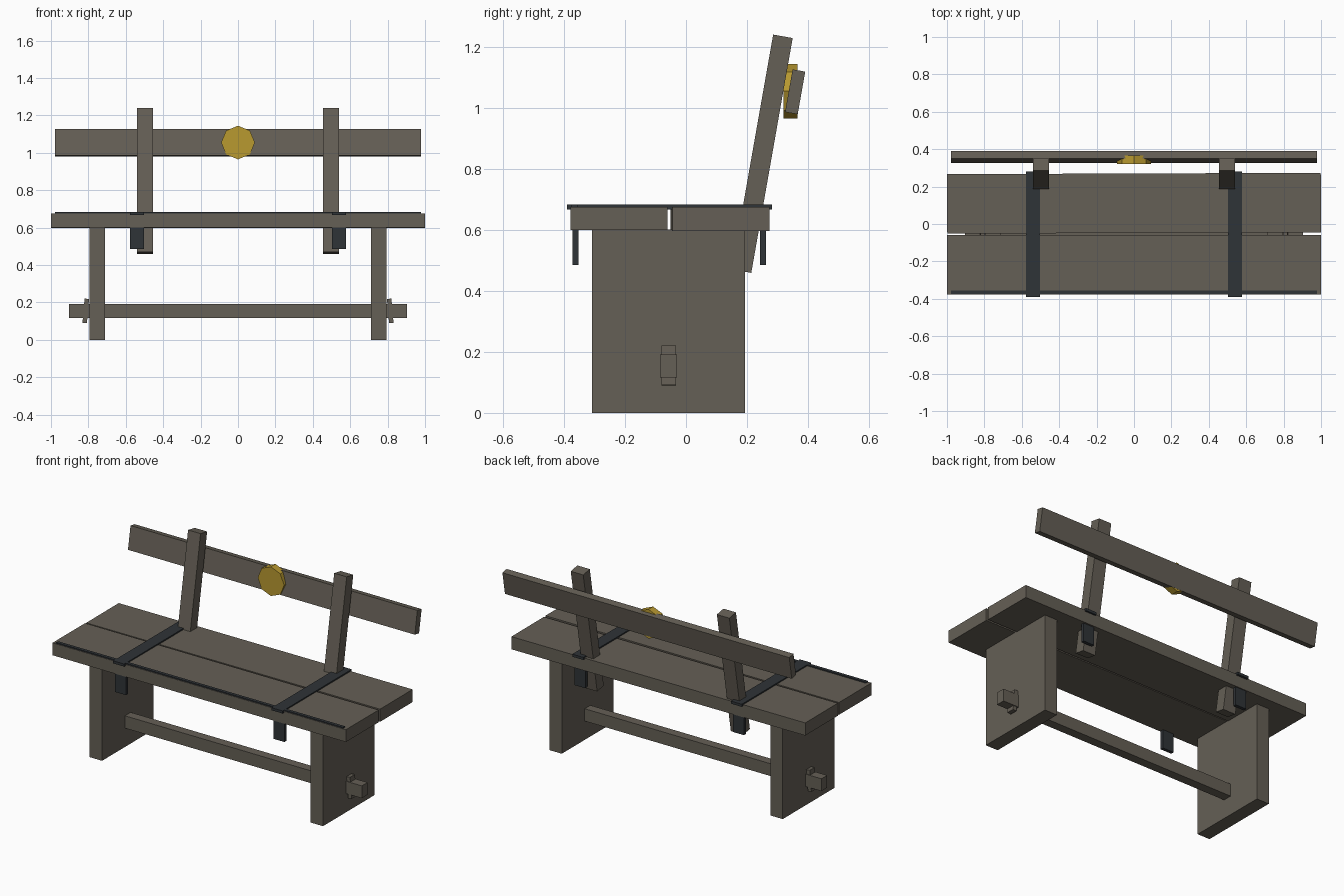
import bpy
from math import radians

if "Cube" in bpy.data.objects:
    bpy.data.objects.remove(bpy.data.objects["Cube"])


def material(name, color):
    m = bpy.data.materials.new(name)
    m.diffuse_color = (*color, 1)
    m.use_nodes = True
    m.node_tree.nodes["Principled BSDF"].inputs["Base Color"].default_value = m.diffuse_color
    return m


wood = material("weathered_wood", (0.13, 0.115, 0.092))
iron = material("dark_iron", (0.028, 0.033, 0.038))
brass = material("brass", (0.48, 0.32, 0.03))


def box(name, center, size, mat, rot=(0, 0, 0)):
    bpy.ops.mesh.primitive_cube_add(size=1, location=center,
                                    rotation=[radians(a) for a in rot])
    o = bpy.context.object
    o.name = name
    o.scale = size
    o.data.materials.append(mat)
    return o


# Seat planks, the rear one laid very slightly askew
box("seat_plank_front", (0, -0.219, 0.638), (2, 0.318, 0.076), wood)
box("seat_plank_back", (0, 0.111, 0.636), (1.998, 0.318, 0.078), wood, (0, 0, 0.2))

# Iron edging along the front of the seat
box("front_edge_strip", (0, -0.365, 0.674), (1.955, 0.02, 0.018), iron)

# Stretcher running through both legs
box("stretcher", (0, -0.057, 0.154), (1.806, 0.056, 0.076), wood)

# Back rail, leaning with the posts
box("back_rail", (0, 0.358, 1.053), (1.955, 0.042, 0.142), wood, (-10, 0, 0))

for side, s in (("left", -1), ("right", 1)):
    # Slab leg and tusk wedge locking the stretcher
    box(f"{side}_leg", (s * 0.753, -0.057, 0.301), (0.084, 0.502, 0.602), wood)
    box(f"{side}_wedge", (s * 0.814, -0.057, 0.155), (0.024, 0.048, 0.13),
        wood, (0, -s * 5, 0))
    # Tilted back post
    box(f"{side}_back_post", (s * 0.498, 0.25, 0.85), (0.085, 0.065, 0.782),
        wood, (-10, 0, 0))
    # Iron strap over the seat with two hanging tabs
    box(f"{side}_strap", (s * 0.54, -0.054, 0.675), (0.075, 0.672, 0.016), iron)
    for end, y in (("front", -0.363), ("back", 0.252)):
        box(f"{side}_strap_{end}_tab", (s * 0.54, y, 0.58), (0.075, 0.02, 0.19), iron)

# Octagonal brass medallion on the rail
bpy.ops.mesh.primitive_cylinder_add(vertices=8, radius=0.09, depth=0.045,
                                    location=(0, 0.343, 1.055),
                                    rotation=(radians(90), 0, 0))
medallion = bpy.context.object
medallion.name = "medallion"
medallion.data.materials.append(brass)
